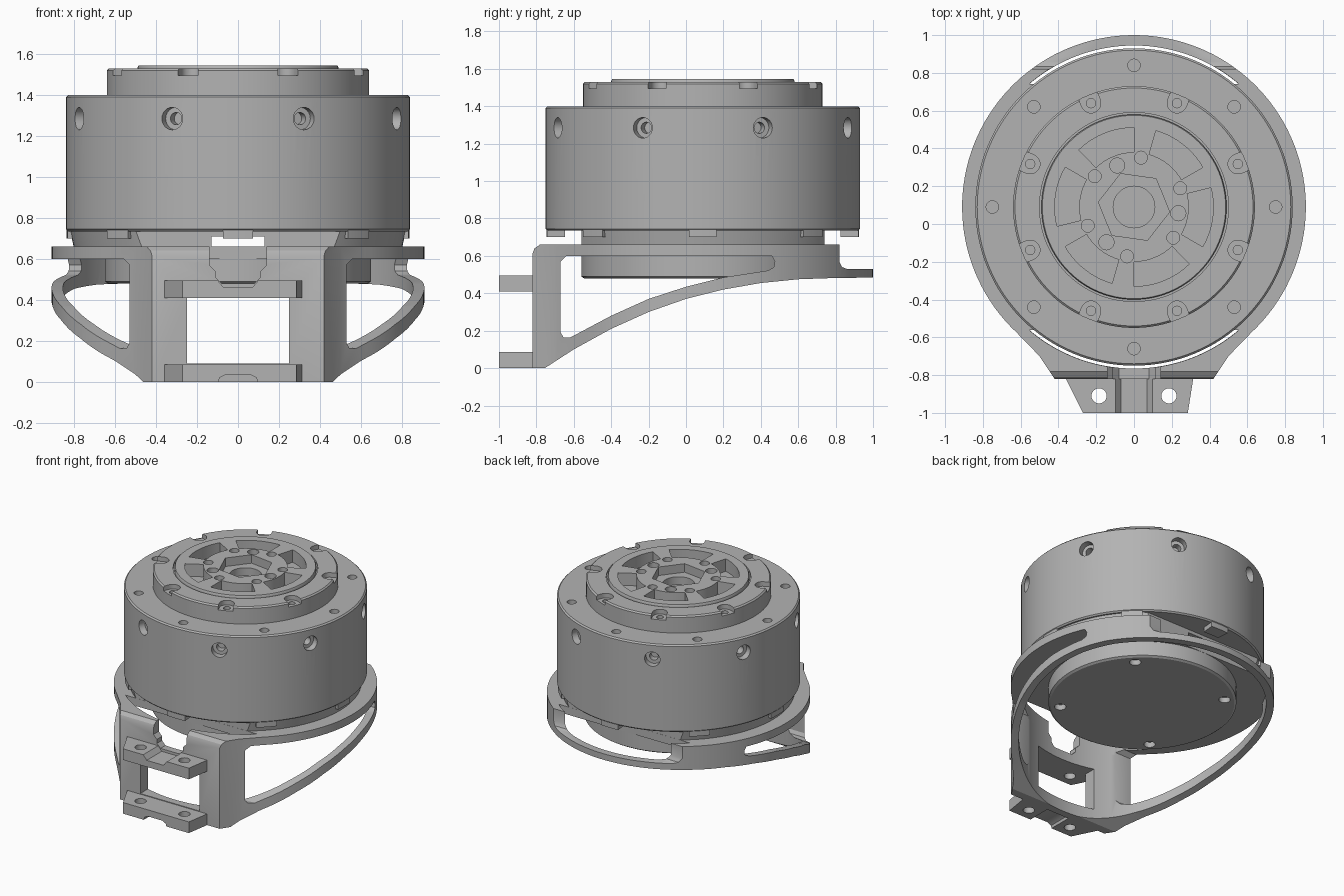
import bpy, bmesh
from math import sin, cos, pi, radians
from mathutils import Vector

cube = bpy.data.objects.get("Cube")
if cube:
    bpy.data.objects.remove(cube)

CY = 0.09  # the motor axis sits slightly behind the middle
metal = bpy.data.materials.new("plain grey metal")
metal.use_nodes = True
GREY = (0.45, 0.45, 0.45, 1)
metal.diffuse_color = GREY
metal.node_tree.nodes["Principled BSDF"].inputs["Base Color"].default_value = GREY

AXES = {"z": lambda a, b, t: (a, b, t),
        "x": lambda a, b, t: (t, a, b),
        "y": lambda a, b, t: (a, t, b)}


def arc(r, a0, a1, n, cx=0, cy=CY):
    return [(cx + r * cos(radians(a0 + (a1 - a0) * i / n)),
             cy + r * sin(radians(a0 + (a1 - a0) * i / n))) for i in range(n + 1)]


def circle(r, cx=0, cy=CY, n=96):
    return arc(r, 0, 360, n, cx, cy)[:-1]


def sector(r0, r1, mid, half, n=10):
    return arc(r0, mid - half, mid + half, n) + arc(r1, mid + half, mid - half, n)


def rect(x0, x1, y0, y1):
    return [(x0, y0), (x1, y0), (x1, y1), (x0, y1)]


def polar(r, deg):
    return r * cos(radians(deg)), CY + r * sin(radians(deg))


def prism(pts, lo, hi, axis="z"):
    return (pts, lo, hi, axis)


def add_prism(bm, pts, lo, hi, axis):
    put = AXES[axis]
    a = [bm.verts.new(put(p, q, lo)) for p, q in pts]
    b = [bm.verts.new(put(p, q, hi)) for p, q in pts]
    bm.faces.new(a[::-1])
    bm.faces.new(b)
    for i in range(len(a)):
        j = (i + 1) % len(a)
        bm.faces.new((a[i], a[j], b[j], b[i]))


def make(name, bm):
    bmesh.ops.recalc_face_normals(bm, faces=bm.faces)
    me = bpy.data.meshes.new(name)
    bm.to_mesh(me)
    bm.free()
    me.materials.append(metal)
    ob = bpy.data.objects.new(name, me)
    bpy.context.scene.collection.objects.link(ob)
    return ob


def solid(name, *prisms):
    bm = bmesh.new()
    for p in prisms:
        add_prism(bm, *p)
    return make(name, bm)


def lathe(name, profile, n=128):
    """Revolve (radius, height) points; the first and last close as caps."""
    bm = bmesh.new()
    rings = [[bm.verts.new((x, y, z)) for x, y in circle(r, n=n)] for r, z in profile]
    for lo, hi in zip(rings, rings[1:]):
        for i in range(n):
            j = (i + 1) % n
            bm.faces.new((lo[i], lo[j], hi[j], hi[i]))
    bm.faces.new(rings[0][::-1])
    bm.faces.new(rings[-1])
    return make(name, bm)


def cut(ob, *groups):
    """Subtract groups of prisms, then bake the result and drop the cutters."""
    cutters = []
    for g in groups:
        c = solid("cutter", *g)
        c.hide_render = True
        cutters.append(c)
        m = ob.modifiers.new("cut", "BOOLEAN")
        m.operation, m.solver, m.object = "DIFFERENCE", "EXACT", c
    dg = bpy.context.evaluated_depsgraph_get()
    dg.update()
    me = bpy.data.meshes.new_from_object(ob.evaluated_get(dg))
    ob.modifiers.clear()
    ob.data = me
    for c in cutters:
        bpy.data.objects.remove(c)


def around(count, start=0):
    return [start + 360 * i / count for i in range(count)]


# Motor housing with stepped, grooved top
body = lathe("motor_housing", [
    (0.83, 0.735), (0.84, 0.745), (0.84, 1.39), (0.83, 1.4), (0.64, 1.4), (0.64, 1.52),
    (0.63, 1.53), (0.5, 1.53), (0.5, 1.515), (0.49, 1.515), (0.49, 1.535), (0.485, 1.545)])
top_holes = [prism(circle(0.033, *polar(0.75, a), n=20), 1.36, 1.5) for a in around(8)]
slots = [prism(sector(0.29, 0.42, a, 22), 1.45, 1.6) for a in around(6, -8)]
notches, screws, small = [], [], []
for a in around(8, 22.5):
    # open screw pocket: round inside, running out through the rim
    d = Vector((cos(radians(a)), sin(radians(a))))
    s = Vector((-d.y, d.x))
    c = Vector(polar(0.595, a))
    u = [c + 0.052 * (s * cos(t * pi / 12) - d * sin(t * pi / 12)) for t in range(13)]
    u += [c - 0.052 * s + 0.1 * d, c + 0.052 * s + 0.1 * d]
    notches.append(prism([tuple(v) for v in u], 1.495, 1.6))
    screws.append(prism(circle(0.025, *polar(0.595, a), n=16), 1.46, 1.5))
for a in around(3, -8):
    small.append(prism(circle(0.04, *polar(0.237, a), n=20), 1.45, 1.6))
    for o in (-30, 30):
        small.append(prism(circle(0.034, *polar(0.264, a + o), n=20), 1.45, 1.6))
hexagon = [prism(circle(0.19, n=6), 1.48, 1.6)]
t = radians(-8)
hexagon = [prism([(x * cos(t) - (y - CY) * sin(t), CY + x * sin(t) + (y - CY) * cos(t))
                  for x, y in hexagon[0][0]], 1.48, 1.6)]
cut(body, top_holes, slots, notches, screws, small, hexagon, [prism(circle(0.11, n=48), 1.42, 1.6)])


# Radial screw holes in the housing side
def radial_holes(r, depth):
    out = bmesh.new()
    for a in around(8, 22.5):
        d = Vector((cos(radians(a)), sin(radians(a)), 0))
        s, up = Vector((-d.y, d.x, 0)), Vector((0, 0, 1))
        rings = [[out.verts.new(Vector((0, CY, 1.285)) + d * k
                                + r * (s * cos(i * pi / 12) + up * sin(i * pi / 12)))
                  for i in range(24)] for k in (depth, 0.95)]
        for i in range(24):
            j = (i + 1) % 24
            out.faces.new((rings[0][i], rings[0][j], rings[1][j], rings[1][i]))
        out.faces.new(rings[0])
        out.faces.new(rings[1])
    return make("cutter", out)


for r, depth in ((0.055, 0.79), (0.03, 0.74)):
    tool = radial_holes(r, depth)
    m = body.modifiers.new("side_holes", "BOOLEAN")
    m.operation, m.solver, m.object = "DIFFERENCE", "EXACT", tool
    dg = bpy.context.evaluated_depsgraph_get()
    dg.update()
    baked = bpy.data.meshes.new_from_object(body.evaluated_get(dg))
    body.modifiers.clear()
    body.data = baked
    bpy.data.objects.remove(tool)

# Tabs under the housing rim, spacer ring and lower disc
solid("rim_tabs", *[prism(sector(0.74, 0.836, a, 5), 0.70, 0.74) for a in around(8)])
spacer = lathe("spacer_ring", [(0.80, 0.65), (0.82, 0.74)])
cut(spacer, [prism(circle(0.6), 0.6, 0.8)],
    [prism(rect(-1, 1, CY + 0.65, 1.2), 0.6, 0.8), prism(rect(-1, 1, -1, CY - 0.65), 0.6, 0.8)],
    [prism(rect(-0.13, 0.13, -1, 1.2), 0.6, 0.71)])
disc = lathe("lower_disc", [(0.635, 0.48), (0.65, 0.49), (0.65, 0.61)])
cut(disc, [prism(circle(0.04, *polar(0.57, a), n=20), 0.4, 0.52) for a in around(4, 45)])

# Bracket: outline, hollowed and then trimmed from the side and front
outline = arc(0.91, -47, 227, 100) + [(-0.5, -0.7), (-0.42, -0.82), (0.42, -0.82), (0.5, -0.7)]
bracket = solid("bracket", prism(outline, 0, 0.66))
under = [(-0.77, -0.01), (-0.6, 0.1), (-0.4, 0.21), (-0.2, 0.3), (0, 0.37), (0.2, 0.42),
         (0.4, 0.455), (0.6, 0.475), (0.8, 0.482), (1.1, 0.485), (1.1, -0.2), (-0.77, -0.2)]
side_window = [(-0.67, 0.19), (-0.655, 0.165), (-0.62, 0.163), (-0.4, 0.28), (-0.2, 0.37),
               (0, 0.435), (0.2, 0.485), (0.44, 0.522), (0.47, 0.54), (0.475, 0.57),
               (0.46, 0.6), (-0.64, 0.6), (-0.67, 0.57)]
back_step = [(0.82, 0.7), (0.82, 0.57), (0.835, 0.54), (0.86, 0.53), (1.1, 0.53), (1.1, 0.7)]
front_round = [(-0.9, 0.6), (-0.822, 0.61), (-0.81, 0.64), (-0.78, 0.661), (-0.78, 0.8), (-0.9, 0.8)]
notch = [(-0.08, 0.48), (0.08, 0.48), (0.11, 0.51), (0.11, 0.54), (0.14, 0.57), (0.14, 0.7),
         (-0.14, 0.7), (-0.14, 0.57), (-0.11, 0.54), (-0.11, 0.51)]
cut(bracket,
    [prism(circle(0.855, n=128), -0.1, 0.6)],
    [prism(circle(0.64), 0.5, 0.8)],
    [prism(arc(0.856, a, a + 81, 40), 0.55, 0.8) for a in (49.5, 229.5)],
    [prism(under, -1.2, 1.2, "x")],
    [prism(side_window, -1.2, 1.2, "x")],
    [prism(back_step, -1.2, 1.2, "x")],
    [prism(front_round, -1.2, 1.2, "x")],
    [prism(rect(-0.25, 0.25, 0.09, 0.41), -1, -0.6, "y")],
    [prism(notch, -1, -0.6, "y")])

# Two front mounting lugs with bolt holes and a central channel
lug = [(-0.365, -0.81), (-0.27, -1), (0.285, -1), (0.315, -0.81)]
upper_channel = [(-0.07, 0.46), (0.07, 0.46), (0.12, 0.52), (-0.12, 0.52)]
lower_channel = [(-0.1, -0.02), (0.1, -0.02), (0.09, 0.02), (0.06, 0.035), (-0.06, 0.035), (-0.09, 0.02)]
for name, z, channel in (("lower_lug", 0, lower_channel), ("upper_lug", 0.41, upper_channel)):
    ob = solid(name, prism(lug, z, z + 0.085))
    cut(ob, [prism(circle(0.04, x, -0.91, 24), z - 0.1, z + 0.2) for x in (-0.185, 0.185)],
        [prism(channel, -1.1, -0.7, "y")])

# Smooth round walls, keep edges crisp
bpy.ops.object.select_all(action="DESELECT")
for ob in bpy.context.scene.objects:
    if ob.type == "MESH" and ob.data.materials and ob.data.materials[0] == metal:
        ob.select_set(True)
        bpy.context.view_layer.objects.active = ob
bpy.ops.object.shade_smooth_by_angle(angle=radians(30))
